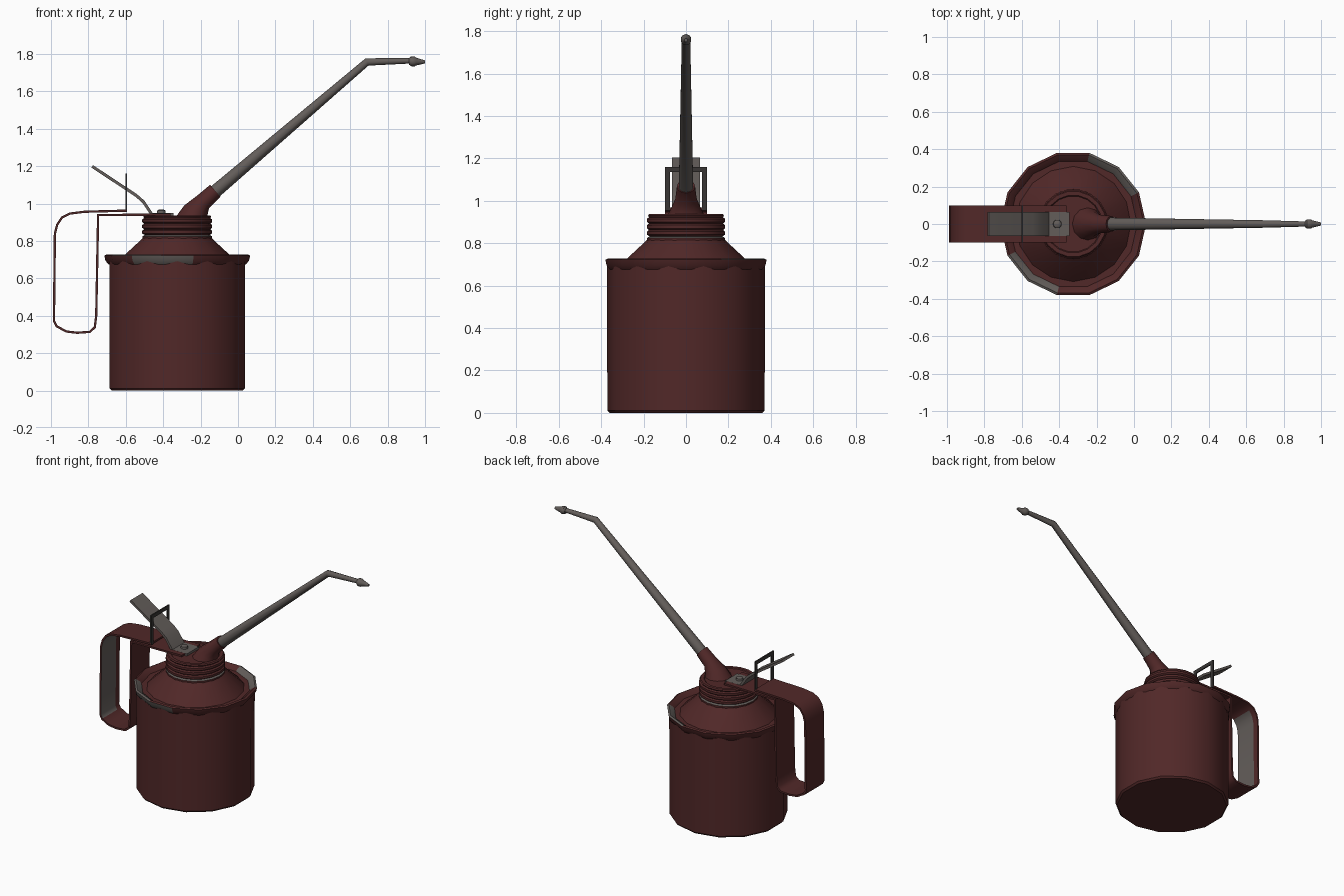
import bpy, bmesh, math
from mathutils import Vector

if "Cube" in bpy.data.objects:
    bpy.data.objects.remove(bpy.data.objects["Cube"])

CX = -0.325  # can axis


def material(name, rgb):
    m = bpy.data.materials.new(name)
    m.diffuse_color = (*rgb, 1)
    m.use_nodes = True
    m.node_tree.nodes["Principled BSDF"].inputs["Base Color"].default_value = m.diffuse_color
    return m


RED = material("dark_red_paint", (0.082, 0.021, 0.021))
STEEL = material("worn_steel", (0.125, 0.11, 0.102))
DARK = material("dark_steel", (0.04, 0.036, 0.034))


def finish(name, bm, mats, rule=None, angle=38):
    bmesh.ops.recalc_face_normals(bm, faces=bm.faces)
    bm.normal_update()
    for f in bm.faces:
        f.smooth = True
        if rule:
            f.material_index = rule(f.calc_center_median(), f.normal)
    me = bpy.data.meshes.new(name)
    bm.to_mesh(me)
    bm.free()
    for m in mats:
        me.materials.append(m)
    me.set_sharp_from_angle(angle=math.radians(angle))
    ob = bpy.data.objects.new(name, me)
    bpy.context.collection.objects.link(ob)
    return ob


def loft(name, rings, mats, n=14, phase=0.0, rule=None, angle=38, caps=True):
    """Skin rings (x, z, tilt in degrees, radius in xz, radius in y)."""
    bm = bmesh.new()
    loops = []
    for x, z, tilt, rx, ry in rings:
        a = math.radians(tilt)
        u = Vector((math.cos(a), 0, math.sin(a)))
        loops.append([bm.verts.new(Vector((x, 0, z)) + u * rx * math.cos(t) + Vector((0, ry * math.sin(t), 0)))
                      for t in (phase + math.tau * j / n for j in range(n))])
    for a, b in zip(loops, loops[1:]):
        for j in range(n):
            k = (j + 1) % n
            bm.faces.new((a[j], a[k], b[k], b[j]))
    if caps:
        bm.faces.new(loops[0][::-1])
        bm.faces.new(loops[-1])
    return finish(name, bm, mats, rule, angle)


def lathe(name, profile, mats, **kw):
    return loft(name, [(CX, z, 0, r, r) for r, z in profile], mats, **kw)


def strap(name, path, ys, thick, mats, rule=None):
    """Flat strip following an xz path."""
    bm = bmesh.new()
    rows = [[bm.verts.new((x, y, z)) for y in ys] for x, z in path]
    for a, b in zip(rows, rows[1:]):
        for j in range(len(ys) - 1):
            bm.faces.new((a[j], a[j + 1], b[j + 1], b[j]))
    bmesh.ops.recalc_face_normals(bm, faces=bm.faces)
    bmesh.ops.solidify(bm, geom=bm.faces[:], thickness=thick)
    return finish(name, bm, mats, rule, 45)


def box(name, lo, hi, mat):
    bm = bmesh.new()
    bmesh.ops.create_cube(bm, size=1)
    for v in bm.verts:
        v.co = Vector([(l + h) / 2 + c * (h - l) for l, h, c in zip(lo, hi, v.co)])
    return finish(name, bm, [mat])


# Can body, with a small rounded bottom edge
lathe("can_body", [(0.36, 0), (0.371, 0.012), (0.372, 0.70)], [RED], phase=math.pi / 14)


# Rolled rim, paint chipped off in patches
def rim_wear(c, n):
    t = math.degrees(math.atan2(c.y, c.x - CX)) % 360
    if n.z < -0.3 or (abs(n.z) < 0.3 and c.z < 0.71):
        return int(235 < t < 290)
    return int(20 < t < 85 or 205 < t < 260)


lathe("can_rim", [(0.368, 0.675), (0.384, 0.695), (0.39, 0.722), (0.378, 0.728), (0.352, 0.712),
                  (0.335, 0.69)], [RED, STEEL], rule=rim_wear, caps=False)

# Sloped shoulder
lathe("shoulder", [(0.372, 0.688), (0.315, 0.69), (0.308, 0.70), (0.2, 0.80), (0.186, 0.815)],
      [RED], n=16)

# Threaded neck cap
thread = [(0.176, 0.805), (0.186, 0.812), (0.186, 0.825), (0.174, 0.832)]
for i in range(3):
    z = 0.835 + i * 0.03
    thread += [(0.187, z + 0.005), (0.187, z + 0.02), (0.177, z + 0.027)]
thread += [(0.182, 0.93), (0.176, 0.937), (0.155, 0.937), (0.15, 0.932)]
lathe("threaded_cap", thread, [RED, STEEL], n=18,
      rule=lambda c, n: int(c.z < 0.83 and abs(n.z) > 0.4))

# Spout socket leaning off the cap
loft("spout_socket", [(-0.25, 0.925, 0, 0.085, 0.09), (-0.225, 0.965, -22, 0.067, 0.07),
                      (-0.185, 1.01, -49, 0.046, 0.05), (-0.122, 1.068, -49, 0.042, 0.043)],
     [RED], n=12)

# Tapered bent spout
loft("spout", [(-0.15, 1.04, -49, 0.036, 0.036), (0.69, 1.757, -69, 0.021, 0.021),
               (0.93, 1.763, -90, 0.014, 0.014)], [STEEL], n=10, angle=60)

# Nozzle tip
loft("nozzle_tip", [(0.915, 1.76, -90, 0.018, 0.018), (0.925, 1.76, -90, 0.026, 0.026),
                    (0.945, 1.759, -90, 0.026, 0.026), (0.952, 1.759, -90, 0.021, 0.021),
                    (1.0, 1.757, -90, 0.008, 0.008)], [STEEL], n=10)

# Looped handle strap, worn on the inside of the grip
handle_path = [(-0.36, 0.936), (-0.742, 0.932), (-0.752, 0.40), (-0.76, 0.335), (-0.79, 0.308),
               (-0.86, 0.303), (-0.92, 0.31), (-0.975, 0.34), (-0.99, 0.37), (-0.985, 0.84),
               (-0.972, 0.89), (-0.945, 0.93), (-0.90, 0.952), (-0.82, 0.962), (-0.597, 0.968)]
strap("handle", handle_path, [-0.1, -0.05, 0.06, 0.1], 0.012, [RED, STEEL],
      lambda c, n: int(n.x > 0.7 and c.x < -0.94 and abs(c.y + 0.02) < 0.06))

# Thumb lever and its rivet
strap("thumb_lever", [(-0.345, 0.948), (-0.455, 0.948), (-0.50, 1.015), (-0.54, 1.05), (-0.775, 1.205)],
      [-0.065, 0.065], 0.016, [STEEL])
loft("lever_rivet", [(-0.41, 0.945, 0, 0.024, 0.024), (-0.41, 0.962, 0, 0.022, 0.022),
                     (-0.41, 0.968, 0, 0.012, 0.012)], [STEEL], n=10)

# Guide frame around the lever
for side, s in (("left", -1), ("right", 1)):
    y0, y1 = sorted((s * 0.075, s * 0.1))
    box(f"guide_leg_{side}", (-0.601, y0, 0.955), (-0.593, y1, 1.135), DARK)
box("guide_bar", (-0.601, -0.1, 1.135), (-0.593, 0.1, 1.16), DARK)
